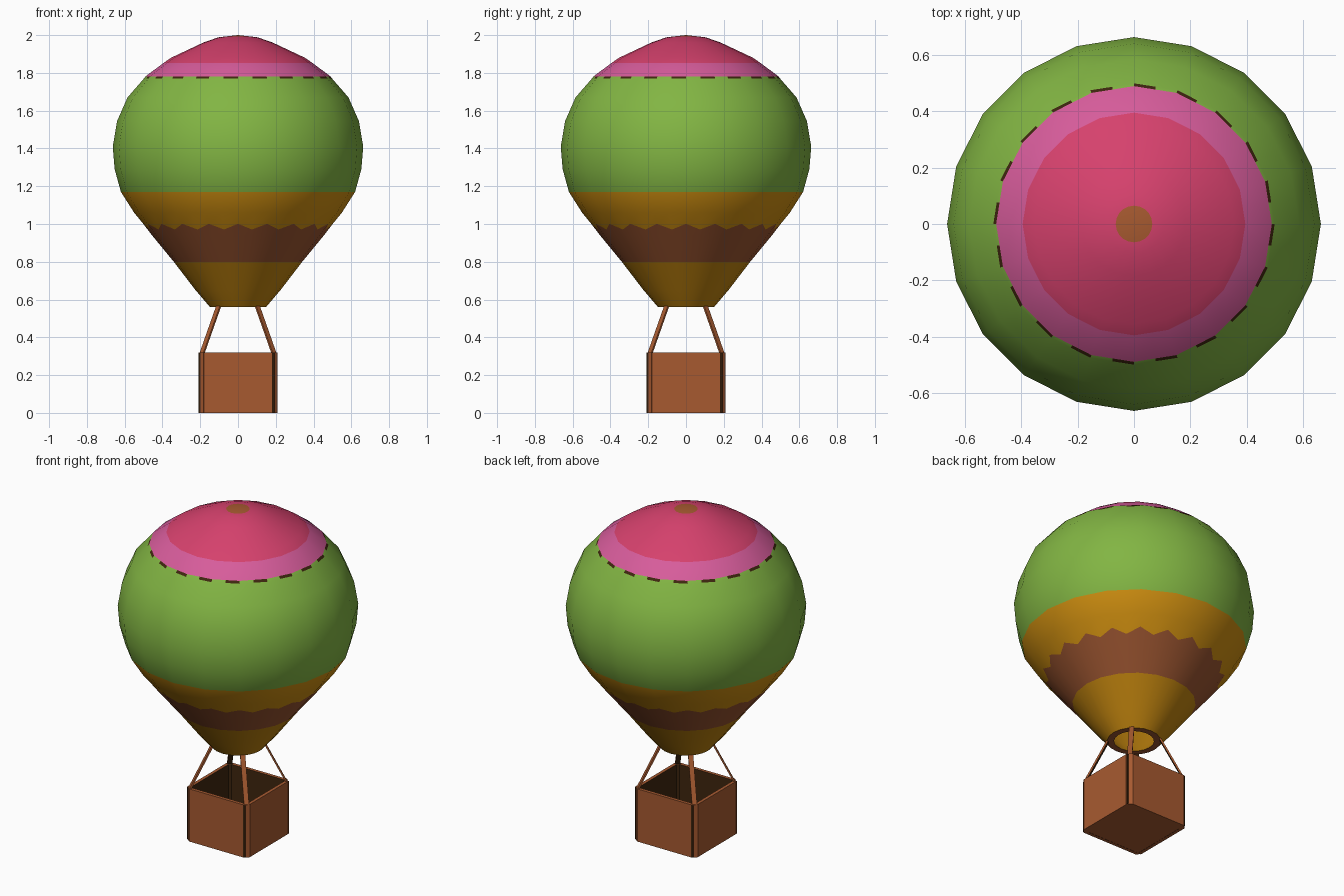
import bpy, bmesh, math
from mathutils import Matrix, Vector

if "Cube" in bpy.data.objects:
    bpy.data.objects.remove(bpy.data.objects["Cube"])


def material(name, rgb):
    lin = [(c / 255 / 12.92) if c < 11 else ((c / 255 + 0.055) / 1.055) ** 2.4 for c in rgb]
    m = bpy.data.materials.new(name)
    m.diffuse_color = (*lin, 1)
    m.use_nodes = True
    m.node_tree.nodes["Principled BSDF"].inputs["Base Color"].default_value = m.diffuse_color
    return m


MATS = {n: material(n, c) for n, c in {
    "gold": (190, 130, 14), "russet": (152, 83, 47), "ochre": (206, 142, 16),
    "green": (130, 181, 67), "dark_brown": (62, 38, 14), "pink": (215, 92, 155),
    "crimson": (214, 65, 109), "wicker": (167, 90, 48)}.items()}
NAMES = list(MATS)


def finish(name, bm):
    bmesh.ops.recalc_face_normals(bm, faces=bm.faces)
    me = bpy.data.meshes.new(name)
    bm.to_mesh(me)
    bm.free()
    for m in MATS.values():
        me.materials.append(m)
    ob = bpy.data.objects.new(name, me)
    bpy.context.collection.objects.link(ob)
    return ob


# Envelope: inner lining downwards, mouth rim, then outer bands upwards
# (radius, height, colour of the band that starts here)
profile = [
    (0, 1.97, "gold"), (0.33, 1.85, "gold"), (0.55, 1.67, "gold"), (0.63, 1.41, "gold"),
    (0.52, 1.06, "gold"), (0.305, 0.80, "gold"), (0.19, 0.65, "gold"), (0.11, 0.56, "russet"),
    (0.148, 0.56, "gold"), (0.225, 0.65, "gold"), (0.34, 0.80, "russet"),
    (0.455, 0.94, "russet"), (0.49, 0.986, "ochre"), (0.55, 1.06, "ochre"),
    (0.62, 1.17, "green"), (0.653, 1.29, "green"), (0.663, 1.41, "green"),
    (0.64, 1.545, "green"), (0.585, 1.67, "green"), (0.499, 1.769, "dash"),
    (0.489, 1.782, "pink"), (0.395, 1.852, "crimson"), (0.355, 1.88, "crimson"),
    (0.185, 1.96, "crimson"), (0.105, 1.988, "crimson"), (0.065, 1.993, "wicker"),
    (0, 2.0, "wicker")]
SIDES = 20
N = SIDES * 2      # every second vertex sits in the middle of a flat gore
bm = bmesh.new()
rings = []
for r, z, col in profile:
    if r == 0:
        rings.append([bm.verts.new((0, 0, z))] * N)
        continue
    ring = []
    for k in range(N):
        a = math.pi * k / SIDES
        wave = 0
        if col == "ochre" and z < 1:       # scalloped lower edge of the ochre band
            wave = 0.015 if k % 2 == 0 else -0.015
        rr = (r + 0.78 * wave) * (math.cos(math.pi / SIDES) if k % 2 else 1)
        ring.append(bm.verts.new((rr * math.cos(a), rr * math.sin(a), z + wave)))
    rings.append(ring)
for i in range(len(rings) - 1):
    lo, hi, col = rings[i], rings[i + 1], profile[i][2]
    for k in range(N):
        n = (k + 1) % N
        corners = list(dict.fromkeys((lo[k], lo[n], hi[n], hi[k])))
        f = bm.faces.new(corners)
        c = col if col != "dash" else ("dark_brown" if k % 2 else "green")
        f.material_index = NAMES.index(c)
env = finish("envelope", bm)
bpy.context.view_layer.objects.active = env
env.select_set(True)
bpy.ops.object.shade_smooth_by_angle(angle=math.radians(40))
env.select_set(False)


def plate(name, size, matrix, col="wicker", inner=None):
    """Box; faces looking towards the z axis may get an inner colour."""
    bm = bmesh.new()
    bmesh.ops.create_cube(bm, size=1, matrix=matrix @ Matrix.Diagonal((*size, 1)))
    bm.normal_update()
    for f in bm.faces:
        c = f.calc_center_median()
        flat = Vector((c.x, c.y, 0))
        inward = flat.length > 0 and f.normal.dot(flat.normalized()) < -0.6
        f.material_index = NAMES.index(inner if inner and inward else col)
    return finish(name, bm)


# Basket: four walls, chamfered corner posts with dark seams, and ropes
H = 0.32
for i, side in enumerate(("front", "right", "back", "left")):
    turn = Matrix.Rotation(i * math.pi / 2, 4, "Z")
    diag = Matrix.Rotation(i * math.pi / 2 + math.pi / 4, 4, "Z")
    plate(side + "_basket_wall", (0.368, 0.02, H),
          turn @ Matrix.Translation((0, -0.198, H / 2)), inner="dark_brown")
    plate(side + "_corner_post", (0.038, 0.02, H),
          diag @ Matrix.Translation((0, -0.268, H / 2)), inner="dark_brown")
    plate(side + "_corner_seam", (0.012, 0.006, H - 0.004),
          turn @ Matrix.Translation((0.187, -0.2055, H / 2)), "dark_brown")
    # Rope strap from the basket corner up to the mouth ring
    a, b = Vector((0, -0.272, H - 0.01)), Vector((0, -0.145, 0.565))
    d = b - a
    tilt = Matrix.Rotation(math.atan2(-d.y, d.z) * -1 * -1, 4, "X")
    plate(side + "_rope", (0.028, 0.01, d.length),
          diag @ Matrix.Translation((a + b) / 2) @ tilt, inner="dark_brown")

# Basket floor, dark on the inside
bm = bmesh.new()
bmesh.ops.create_cube(bm, size=1, matrix=Matrix.Translation((0, 0, 0.011)) @ Matrix.Diagonal((0.385, 0.385, 0.02, 1)))
bm.normal_update()
for f in bm.faces:
    f.material_index = NAMES.index("dark_brown" if f.normal.z > 0.5 else "wicker")
finish("basket_floor", bm)
